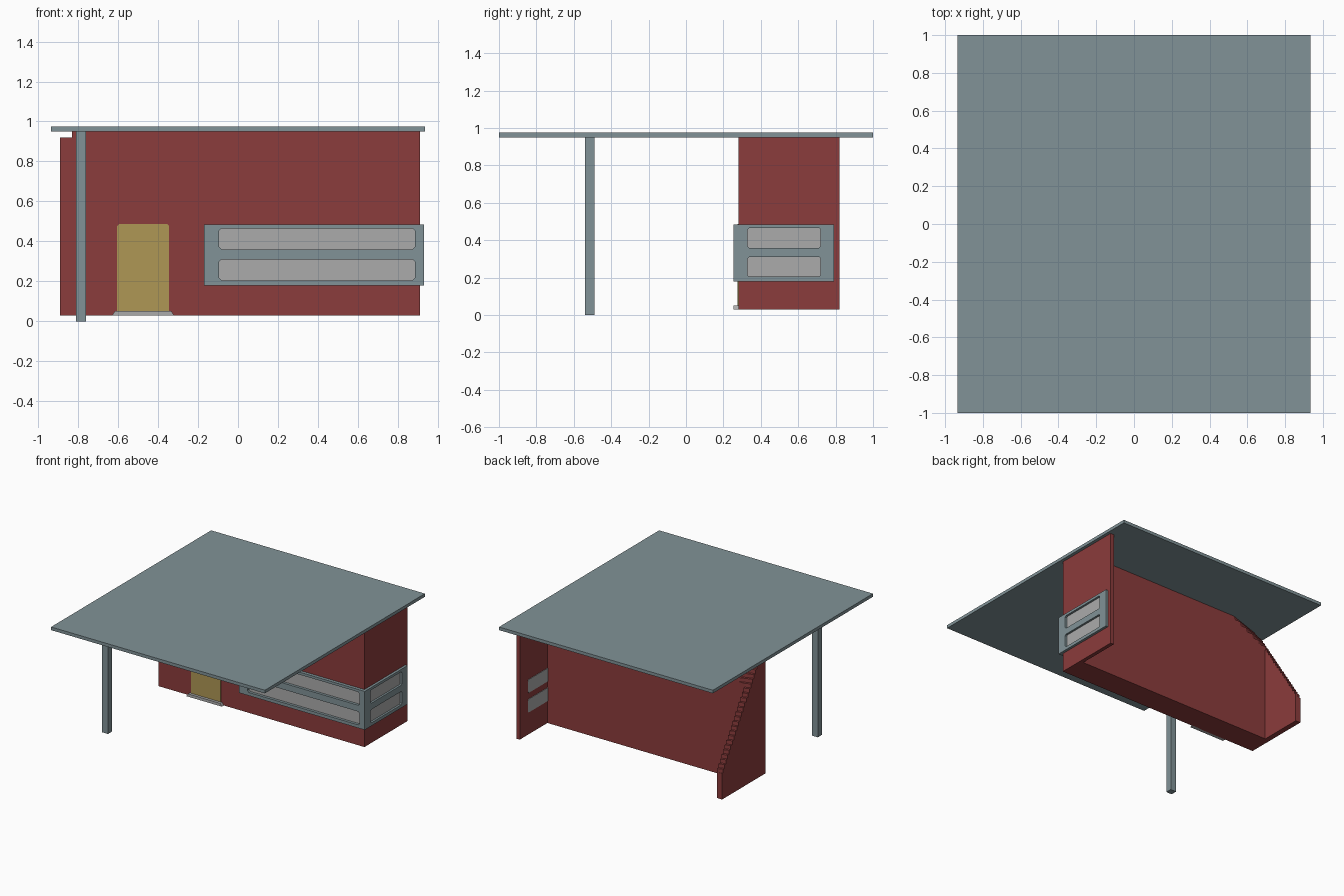
import bpy, bmesh
from mathutils import Vector

cube = bpy.data.objects.get("Cube")
if cube:
    bpy.data.objects.remove(cube, do_unlink=True)


def material(name, rgb):
    m = bpy.data.materials.new(name)
    m.use_nodes = True
    m.diffuse_color = (*rgb, 1)
    m.node_tree.nodes["Principled BSDF"].inputs["Base Color"].default_value = (*rgb, 1)
    return m


RED = material("brick red", (0.26, 0.045, 0.045))
STEEL = material("blue grey", (0.22, 0.29, 0.31))
PALE = material("pale grey", (0.41, 0.41, 0.41))
OCHRE = material("ochre", (0.43, 0.31, 0.09))

X, Y, Z = Vector((1, 0, 0)), Vector((0, 1, 0)), Vector((0, 0, 1))


def prism(name, pts, u, v, w, lo, hi, mat=None, origin=Vector((0, 0, 0))):
    """Extrude a profile drawn in the u-v plane along w, from lo to hi."""
    bm = bmesh.new()
    ends = [[bm.verts.new(origin + u * a + v * b + w * d) for a, b in pts] for d in (lo, hi)]
    bm.faces.new(ends[0])
    bm.faces.new(ends[1])
    n = len(pts)
    for i in range(n):
        j = (i + 1) % n
        bm.faces.new((ends[0][i], ends[0][j], ends[1][j], ends[1][i]))
    bmesh.ops.recalc_face_normals(bm, faces=bm.faces)
    mesh = bpy.data.meshes.new(name)
    bm.to_mesh(mesh)
    bm.free()
    obj = bpy.data.objects.new(name, mesh)
    bpy.context.collection.objects.link(obj)
    if mat:
        mesh.materials.append(mat)
    return obj


def rect(a0, a1, b0, b1, c=0.0):
    """Rectangle, optionally with clipped corners."""
    if not c:
        return [(a0, b0), (a1, b0), (a1, b1), (a0, b1)]
    return [(a0 + c, b0), (a1 - c, b0), (a1, b0 + c), (a1, b1 - c),
            (a1 - c, b1), (a0 + c, b1), (a0, b1 - c), (a0, b0 + c)]


def cut(obj, cutter):
    cutter.hide_render = True
    mod = obj.modifiers.new("cut", 'BOOLEAN')
    mod.operation = 'DIFFERENCE'
    mod.solver = 'EXACT'
    mod.object = cutter
    bpy.context.view_layer.objects.active = obj
    bpy.ops.object.modifier_apply(modifier=mod.name)
    bpy.data.objects.remove(cutter, do_unlink=True)


# Roof slab and its single post
prism("roof", rect(-0.935, 0.935, -1, 1), X, Y, Z, 0.95, 0.975, STEEL)
prism("post", rect(-0.81, -0.76, -0.54, -0.49), X, Y, Z, 0, 0.955, STEEL)

# Block with two side walls reaching backwards
plan = [(-0.89, 0.28), (0.91, 0.28), (0.91, 0.82), (0.88, 0.82),
        (0.88, 0.475), (-0.847, 0.475), (-0.847, 0.82), (-0.89, 0.82)]
walls = prism("walls", plan, X, Y, Z, 0.03, 0.95, RED)

# Sloping stepped brick edge at the back right corner
down = Vector((-0.314, 0.949, 0))
along = Vector((0.949, 0.314, 0))
rise, run, base = 0.03, 0.0185, 0.235
steps = []
for i in range(25):
    steps += [(-run * i, base + rise * i), (-run * i, base + rise * (i + 1))]
steps += [(0.4, steps[-1][1]), (0.4, base)]
cut(walls, prism("step_cutter", steps, down, Z, along, -0.4, 1.2,
                 origin=Vector((-0.86, 0.82, 0))))
cut(walls, prism("notch_cutter", rect(-1, -0.83, 0.92, 1), X, Z, Y, 0.2, 0.9))

# Window frame wrapping the front left corner
frame_plan = [(-0.17, 0.255), (0.93, 0.255), (0.93, 0.79), (0.907, 0.79),
              (0.907, 0.283), (-0.17, 0.283)]
frame = prism("window_frame", frame_plan, X, Y, Z, 0.18, 0.485, STEEL)

# Window openings with set back panes
for row, (z0, z1) in {"lower": (0.205, 0.31), "upper": (0.36, 0.465)}.items():
    front = rect(-0.095, 0.885, z0, z1, 0.012)
    side = rect(0.33, 0.72, z0, z1, 0.008)
    cut(frame, prism("front_cutter", front, X, Z, Y, 0.2, 0.3))
    cut(frame, prism("side_cutter", side, Y, Z, X, 0.895, 1))
    prism(row + "_front_pane", front, X, Z, Y, 0.276, 0.285, PALE)
    prism(row + "_side_pane", side, Y, Z, X, 0.876, 0.914, PALE)

# Door and doorstep
prism("door", rect(-0.605, -0.345, 0.04, 0.487, 0.01), X, Z, Y, 0.276, 0.284, OCHRE)
tread = [(-0.63, 0.03), (-0.32, 0.03), (-0.335, 0.052), (-0.615, 0.052)]
prism("doorstep", tread, X, Z, Y, 0.255, 0.284, PALE)
